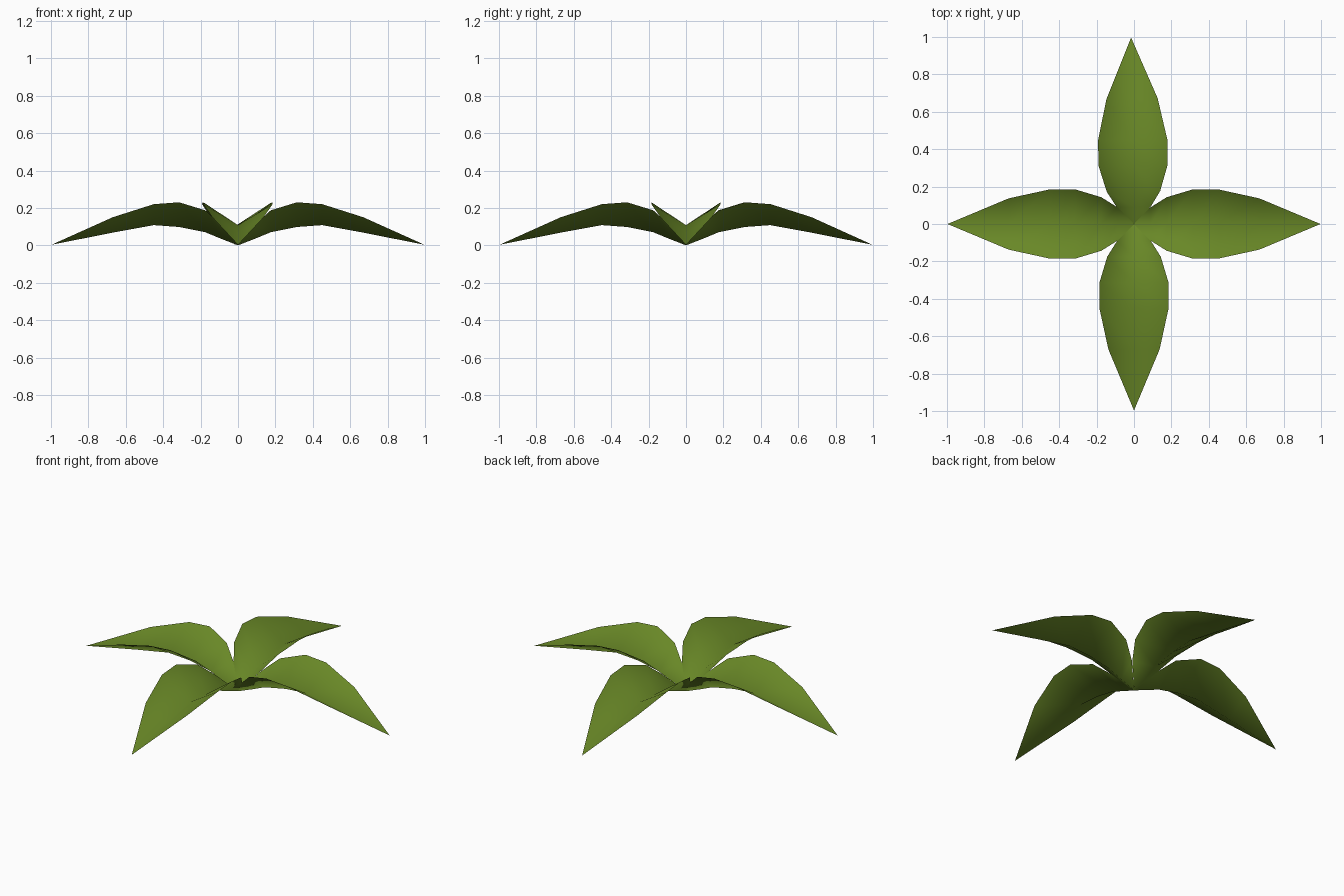
import bpy, bmesh, math
from mathutils import Matrix

if "Cube" in bpy.data.objects:
    bpy.data.objects.remove(bpy.data.objects["Cube"])

# single leaf green
green = bpy.data.materials.new("leaf green")
green.diffuse_color = (0.14, 0.245, 0.02, 1)
green.use_nodes = True
green.node_tree.nodes["Principled BSDF"].inputs["Base Color"].default_value = green.diffuse_color

# leaf stations: distance, half width, midrib height, edge height
STATIONS = [
    (0.09, 0.09, 0.035, 0.11),
    (0.175, 0.143, 0.07, 0.187),
    (0.315, 0.185, 0.098, 0.23),
    (0.45, 0.185, 0.108, 0.22),
    (0.67, 0.137, 0.068, 0.15),
]


def make_leaf(name, angle):
    """Arched leaf folded upward along its midrib."""
    bm = bmesh.new()
    base = bm.verts.new((0, 0, 0))
    tip = bm.verts.new((0.997, 0, 0.003))
    rows = [[bm.verts.new((x, s * w, edge if s else mid)) for s in (-1, 0, 1)]
            for x, w, mid, edge in STATIONS]
    for side in (0, 1):
        bm.faces.new((base, rows[0][side], rows[0][side + 1]))
        for a, b in zip(rows, rows[1:]):
            bm.faces.new((a[side], b[side], b[side + 1], a[side + 1]))
        bm.faces.new((rows[-1][side], tip, rows[-1][side + 1]))
    bm.transform(Matrix.Rotation(angle, 4, 'Z'))
    bm.normal_update()
    for f in bm.faces:
        f.smooth = True
        if f.normal.z < 0:
            f.normal_flip()
    mesh = bpy.data.meshes.new(name)
    bm.to_mesh(mesh)
    bm.free()
    mesh.materials.append(green)
    bpy.context.collection.objects.link(bpy.data.objects.new(name, mesh))


# four leaves in a cross, the back one turned very slightly
for name, degrees in (("right_leaf", 0), ("back_leaf", 90.9),
                      ("left_leaf", 180), ("front_leaf", 270)):
    make_leaf(name, math.radians(degrees))
